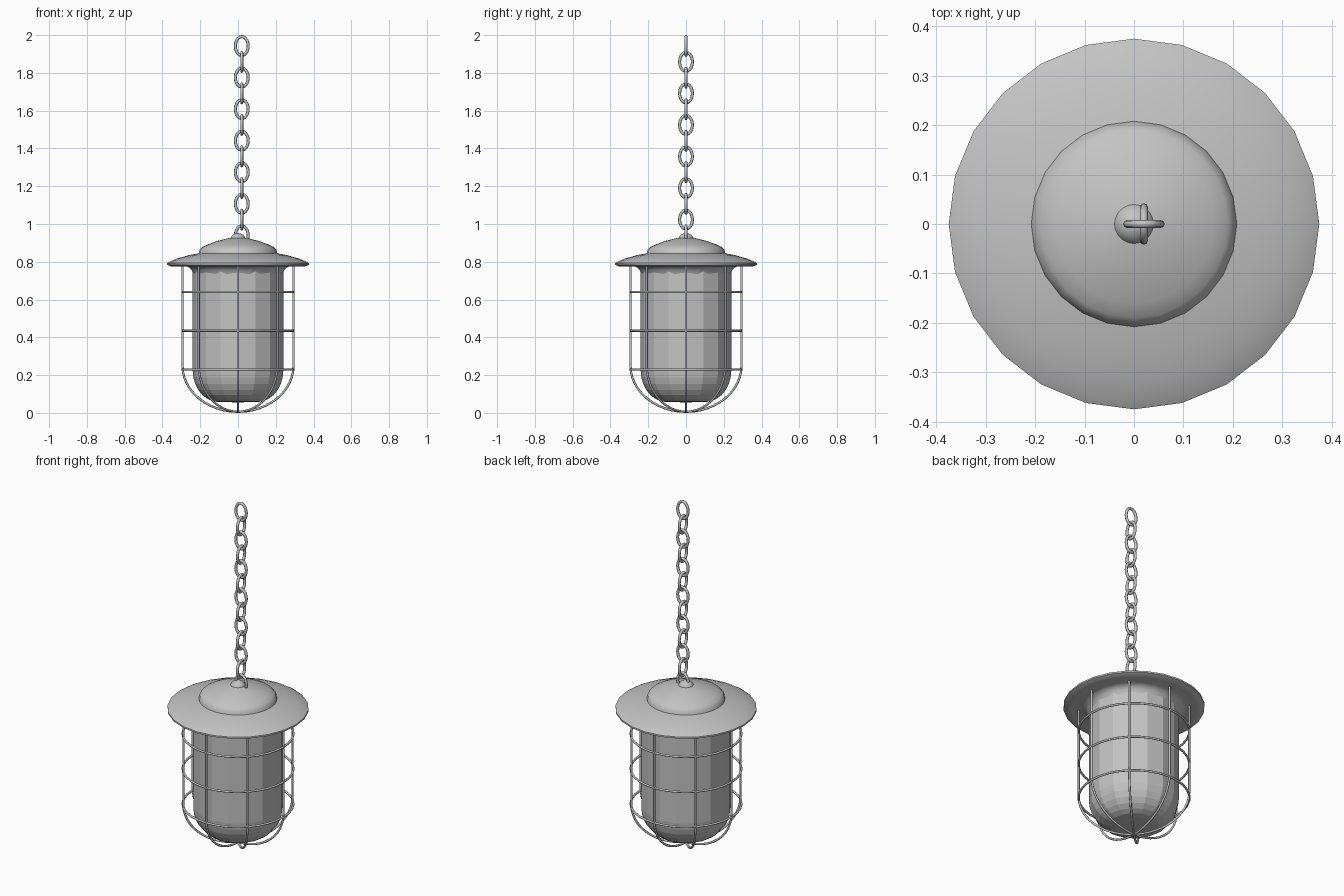
import bpy, bmesh
from math import sin, cos, pi, radians
from mathutils import Vector

if "Cube" in bpy.data.objects:
    bpy.data.objects.remove(bpy.data.objects["Cube"], do_unlink=True)

grey = bpy.data.materials.new("plain_grey")
grey.use_nodes = True
colour = (0.55, 0.55, 0.55, 1)
grey.diffuse_color = colour
grey.node_tree.nodes["Principled BSDF"].inputs["Base Color"].default_value = colour


def smooth(obj, angle):
    bpy.ops.object.select_all(action='DESELECT')
    obj.select_set(True)
    bpy.context.view_layer.objects.active = obj
    bpy.ops.object.shade_smooth_by_angle(angle=radians(angle))


def lathe(name, profile, sides, angle=None):
    """Spin (radius, height) points around z."""
    bm = bmesh.new()
    verts = [bm.verts.new((r, 0, z)) for r, z in profile]
    edges = [bm.edges.new(pair) for pair in zip(verts, verts[1:])]
    bmesh.ops.spin(bm, geom=verts + edges, cent=(0, 0, 0), axis=(0, 0, 1),
                   angle=2 * pi, steps=sides, use_duplicate=False)
    bmesh.ops.remove_doubles(bm, verts=bm.verts, dist=0.0005)
    bmesh.ops.recalc_face_normals(bm, faces=bm.faces)
    mesh = bpy.data.meshes.new(name)
    bm.to_mesh(mesh)
    bm.free()
    obj = bpy.data.objects.new(name, mesh)
    bpy.context.collection.objects.link(obj)
    mesh.materials.append(grey)
    if angle:
        smooth(obj, angle)
    return obj


def wire(name, points, radius, cyclic=False):
    """Round rod along a path, turned into a mesh."""
    curve = bpy.data.curves.new(name, 'CURVE')
    curve.dimensions = '3D'
    curve.bevel_depth = radius
    curve.bevel_resolution = 2
    curve.use_fill_caps = not cyclic
    spline = curve.splines.new('POLY')
    spline.points.add(len(points) - 1)
    for p, co in zip(spline.points, points):
        p.co = (*co, 1)
    spline.use_cyclic_u = cyclic
    curve.materials.append(grey)
    obj = bpy.data.objects.new(name, curve)
    bpy.context.collection.objects.link(obj)
    bpy.ops.object.select_all(action='DESELECT')
    obj.select_set(True)
    bpy.context.view_layer.objects.active = obj
    bpy.ops.object.convert(target='MESH')
    smooth(bpy.context.object, 50)


# Domed cap, wide brim and the collar that holds the glass
lathe("hat", [(0, 0.93), (0.05, 0.925), (0.11, 0.91), (0.16, 0.892),
              (0.19, 0.878), (0.203, 0.865), (0.208, 0.845), (0.26, 0.835),
              (0.32, 0.818), (0.36, 0.802), (0.375, 0.793), (0.375, 0.784),
              (0.355, 0.775), (0.33, 0.774), (0.28, 0.778), (0.258, 0.77),
              (0.245, 0.755), (0.236, 0.735), (0.2, 0.735)], 24, 40)

# Knob on the cap
lathe("knob", [(0.044 * sin(pi * i / 10), 0.908 + 0.044 * cos(pi * i / 10))
               for i in range(11)], 20, 50)

# Glass jar with a rounded bottom
bowl = [(0.1 + 0.14 * cos(a), 0.225 - 0.168 * sin(a))
        for a in (i * pi / 14 for i in range(8))]
lathe("glass", [(0, 0.78), (0.24, 0.78)] + bowl + [(0, 0.056)], 16)

# Cage: hoops around the glass
for i, z in enumerate((0.23, 0.435, 0.64)):
    ring = [(0.294 * cos(2 * pi * k / 32), 0.294 * sin(2 * pi * k / 32), z)
            for k in range(32)]
    wire(f"cage_hoop_{i + 1}", ring, 0.006, True)

# Cage: bars that run down and cross under the glass
path = [(0.294, 0.785)] + [(0.294 * cos(a), 0.25 - 0.244 * sin(a))
                           for a in (i * pi / 24 for i in range(13))]
for i in range(4):
    c, s = cos(i * pi / 4), sin(i * pi / 4)
    half = [Vector((r * c, r * s, z)) for r, z in path]
    other = [Vector((-p.x, -p.y, p.z)) for p in reversed(half[:-1])]
    wire(f"cage_bar_{i + 1}", half + other, 0.006)

# Chain: oval links, every second one turned a quarter
for i in range(13):
    z = 1.942 - i * 0.0835
    link = []
    for k in range(20):
        a = 2 * pi * k / 20
        w, h = 0.034 * cos(a), 0.050 * sin(a)
        link.append((0.02, w, z + h) if i % 2 else (0.02 + w, 0, z + h))
    wire(f"chain_link_{i + 1}", link, 0.008, True)
